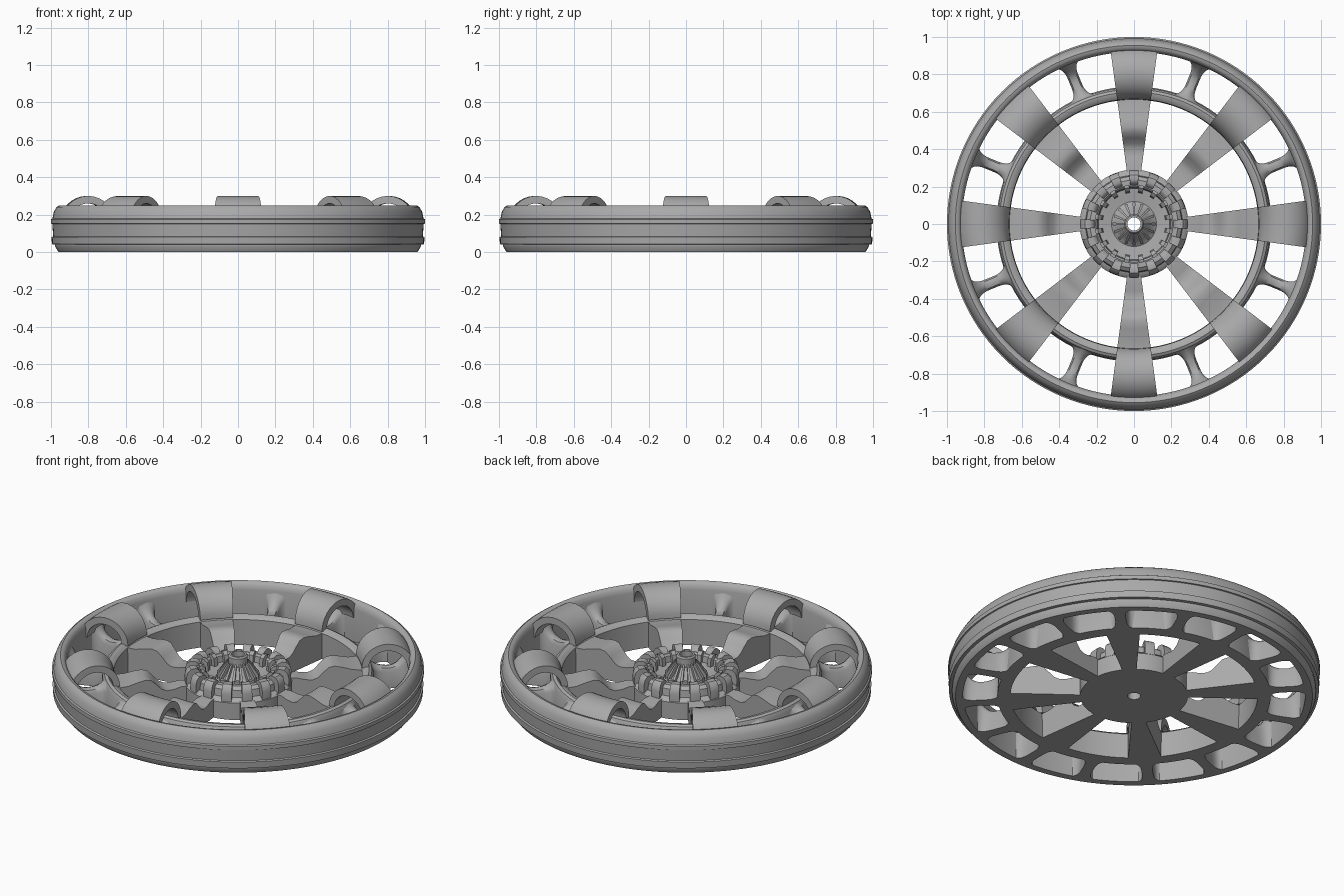
import bpy
import bmesh
import math
from math import radians, sin, cos, pi

cube = bpy.data.objects.get("Cube")
if cube:
    bpy.data.objects.remove(cube, do_unlink=True)

grey = bpy.data.materials.new("satin_grey")
grey.use_nodes = True
tone = (0.4, 0.4, 0.4, 1)
grey.diffuse_color = tone
grey.node_tree.nodes["Principled BSDF"].inputs["Base Color"].default_value = tone


def finish(bm, name, angle=35):
    bmesh.ops.recalc_face_normals(bm, faces=bm.faces)
    mesh = bpy.data.meshes.new(name)
    bm.to_mesh(mesh)
    bm.free()
    mesh.materials.append(grey)
    obj = bpy.data.objects.new(name, mesh)
    bpy.context.collection.objects.link(obj)
    bpy.ops.object.select_all(action="DESELECT")
    obj.select_set(True)
    bpy.context.view_layer.objects.active = obj
    bpy.ops.object.shade_smooth_by_angle(angle=radians(angle))
    return obj


def loft(bm, loops, ring=False):
    """Bridge closed loops in order, capping the ends unless they form a ring."""
    rows = [[bm.verts.new(p) for p in loop] for loop in loops]
    n = len(rows[0])
    for i in range(len(rows) if ring else len(rows) - 1):
        a, b = rows[i], rows[(i + 1) % len(rows)]
        for j in range(n):
            k = (j + 1) % n
            bm.faces.new((a[j], a[k], b[k], b[j]))
    if not ring:
        bm.faces.new(rows[0])
        bm.faces.new(rows[-1])


def turn(profile, angle):
    return [(r * cos(angle), r * sin(angle), z) for r, z in profile]


def lathe(name, profile, steps=96):
    bm = bmesh.new()
    loft(bm, [turn(profile, 2 * pi * i / steps) for i in range(steps)], ring=True)
    return finish(bm, name)


def sectors(name, profile, count, half_deg, start=0, steps=6):
    """Repeat a radial wedge with the given side profile around the axle."""
    for c in range(count):
        mid = radians(start) + 2 * pi * c / count
        half = radians(half_deg)
        bm = bmesh.new()
        loft(bm, [turn(profile, mid - half + 2 * half * i / steps)
                  for i in range(steps + 1)])
        finish(bm, f"{name}_{c + 1}")


# Outer rim with raised bands and a rounded top lip
lathe("outer_rim", [
    (.92, 0), (.96, 0), (.978, .03), (.978, .04), (.995, .042), (.997, .08),
    (.988, .084), (.993, .15), (1, .152), (1, .175), (.992, .18),
    (.985, .215), (.97, .24), (.955, .25), (.94, .247), (.928, .235), (.92, .21)], 128)

# Inner ring
lathe("inner_ring", [(.665, 0), (.735, 0), (.73, .14), (.72, .16),
                     (.705, .168), (.685, .165), (.668, .15)])

# Flared struts joining the two rings
for c in range(16):
    bm = bmesh.new()
    angle = 2 * pi * c / 16
    loops = []
    steps = 16
    for i in range(steps + 1):
        t = 2 * i / steps - 1
        r = .825 + .105 * t
        flare = 1 - math.sqrt(max(0, 1 - (abs(t) * .99) ** 4))
        w = .03 + .07 * flare
        top = .125 + (.09 if t > 0 else .03) * t * t
        section = [(-w, 0), (w, 0), (w, top - .03), (w * .7, top - .008), (0, top),
                   (-w * .7, top - .008), (-w, top - .03)]
        loops.append([(r * cos(angle) - s * sin(angle),
                       r * sin(angle) + s * cos(angle), z) for s, z in section])
    loft(bm, loops)
    finish(bm, f"strut_{c + 1}", 45)

# Hollow arches bridging the gap between the rings
arc = [pi * i / 16 for i in range(17)]
arch = [(.808 + .142 * cos(a), .16 + .14 * sin(a)) for a in arc]
arch += [(.808 + .105 * cos(a), .16 + .1 * sin(a)) for a in reversed(arc)]
sectors("arch", arch, 8, 7.7, steps=8)

# Humped spokes
sectors("spoke", [
    (.26, 0), (.68, 0), (.68, .15), (.62, .152), (.56, .168), (.52, .175),
    (.49, .168), (.46, .14), (.43, .108), (.40, .095), (.36, .098), (.32, .108),
    (.26, .108)], 8, 7.7)

# Dished hub with a hollow axle cone
lathe("hub", [
    (.035, 0), (.29, 0), (.29, .1), (.275, .115), (.26, .12), (.255, .16),
    (.235, .175), (.205, .175), (.195, .165), (.19, .13), (.12, .12), (.105, .13),
    (.085, .15), (.06, .19), (.052, .2), (.052, .25), (.045, .258), (.035, .258)])

# Clips wrapping over the hub edge
sectors("hub_clip", [
    (.25, .09), (.286, .09), (.288, .15), (.28, .18), (.262, .197), (.235, .2),
    (.22, .192), (.205, .165)], 16, 5.5, steps=4)

# Small teeth on the inner lip
sectors("lip_tooth", [(.168, .12), (.21, .12), (.21, .19), (.195, .192),
                      (.175, .175)], 16, 4, start=11.25, steps=2)

# Sloping fins around the axle cone
sectors("axle_fin", [(.045, .12), (.115, .115), (.115, .145), (.1, .165),
                     (.07, .208), (.045, .22)], 16, 4, steps=2)
